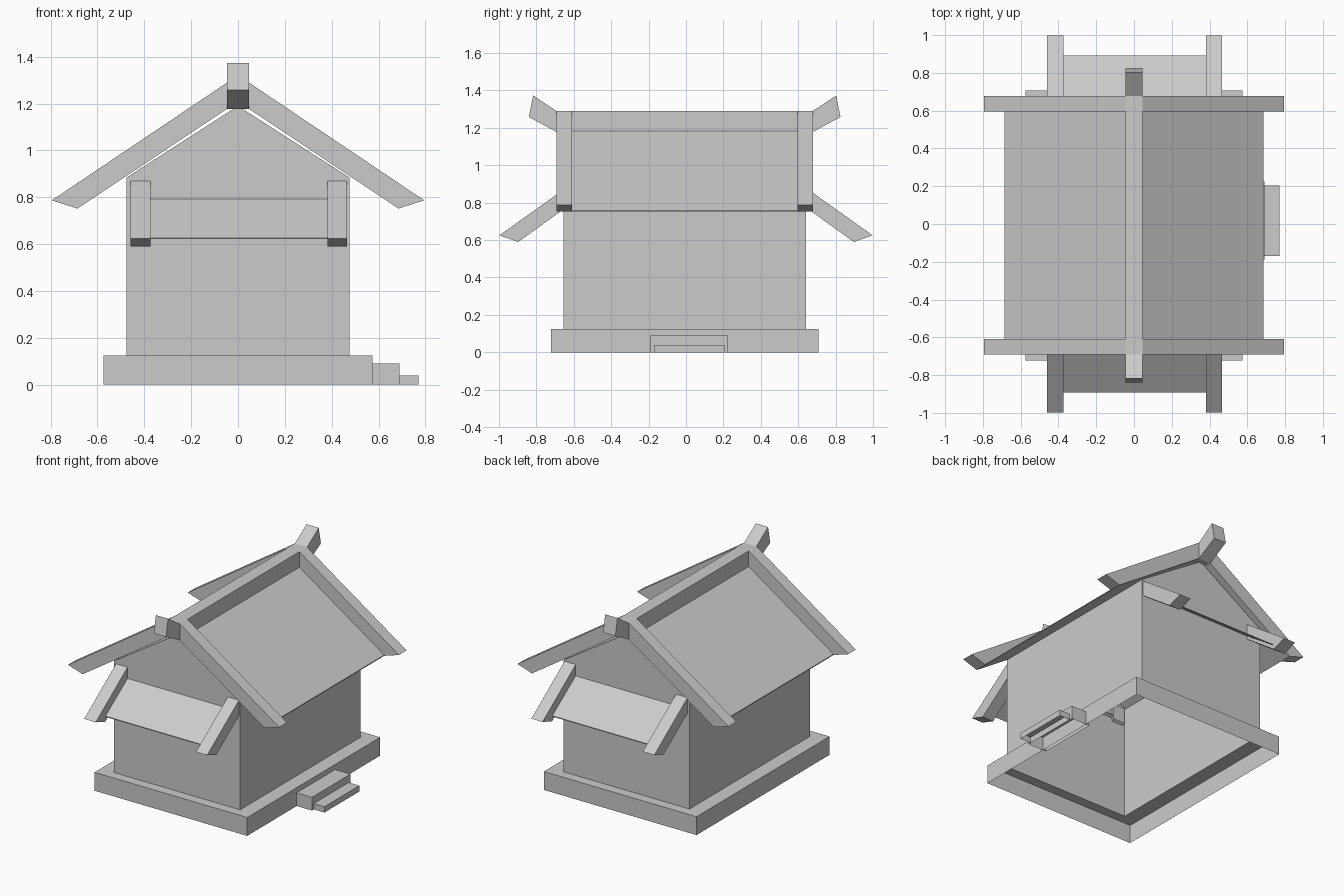
import bpy, bmesh
from mathutils import Vector

if "Cube" in bpy.data.objects:
    bpy.data.objects.remove(bpy.data.objects["Cube"], do_unlink=True)

grey = bpy.data.materials.new("plain_grey")
grey.use_nodes = True
grey.diffuse_color = (0.6, 0.6, 0.6, 1)
grey.node_tree.nodes["Principled BSDF"].inputs["Base Color"].default_value = (0.6, 0.6, 0.6, 1)


def finish(name, bm):
    bmesh.ops.recalc_face_normals(bm, faces=bm.faces)
    mesh = bpy.data.meshes.new(name)
    bm.to_mesh(mesh)
    bm.free()
    mesh.materials.append(grey)
    obj = bpy.data.objects.new(name, mesh)
    bpy.context.scene.collection.objects.link(obj)
    return obj


def prism(name, profile, axis, start, end, open_bottom=False):
    """Extrude a profile of (x, z) along y, or of (y, z) along x."""
    bm = bmesh.new()
    place = (lambda p, d: (d, p[0], p[1])) if axis == "x" else (lambda p, d: (p[0], d, p[1]))
    face = bm.faces.new([bm.verts.new(place(p, start)) for p in profile])
    out = bmesh.ops.extrude_face_region(bm, geom=[face], use_keep_orig=True)
    shift = Vector(place((0, 0), end - start))
    moved = [v for v in out["geom"] if isinstance(v, bmesh.types.BMVert)]
    bmesh.ops.translate(bm, verts=moved, vec=shift)
    if open_bottom:
        bmesh.ops.recalc_face_normals(bm, faces=bm.faces)
        low = [f for f in bm.faces if f.normal.z < -0.9]
        bmesh.ops.delete(bm, geom=low, context="FACES")
    return finish(name, bm)


def mirror_profile(profile, centre=0.0):
    return [(2 * centre - a, z) for a, z in profile]


MID = -0.007            # middle of the house along y
HALF_X, HALF_Y = 0.475, 0.648
BASE_X, BASE_Y, BASE_Z = 0.575, 0.715, 0.125
BEAM = 0.046

# Base: hollow plinth with a rim around the house
bm = bmesh.new()
loops = []
for hx, hy, z in ((BASE_X, BASE_Y, 0), (BASE_X, BASE_Y, BASE_Z), (HALF_X, HALF_Y, BASE_Z)):
    loops.append([bm.verts.new((sx * hx, MID + sy * hy, z))
                  for sx, sy in ((-1, -1), (1, -1), (1, 1), (-1, 1))])
for a, b in zip(loops, loops[1:]):
    for i in range(4):
        j = (i + 1) % 4
        bm.faces.new((a[i], a[j], b[j], b[i]))
finish("base", bm)

# House body with gables, open underneath
prism("house_walls",
      [(-HALF_X, BASE_Z), (HALF_X, BASE_Z), (HALF_X, 0.885), (0, 1.19), (-HALF_X, 0.885)],
      "y", MID - HALF_Y, MID + HALF_Y, open_bottom=True)

# Steps on the left side
for name, x0, x1, y0, y1, top in (("upper_step", 0.55, 0.69, -0.19, 0.225, 0.09),
                                  ("lower_step", 0.69, 0.77, -0.17, 0.205, 0.04)):
    prism(name, [(y0, 0), (y1, 0), (y1, top), (y0, top)], "x", x0, x1, open_bottom=True)

# Main roof: ridge beam, thin panels and end boards
prism("ridge_beam", [(-BEAM, 1.178), (BEAM, 1.178), (BEAM, 1.29), (-BEAM, 1.29)],
      "y", MID - 0.685, MID + 0.685)
board = [(BEAM, 1.29), (0.795, 0.787), (0.685, 0.752), (BEAM, 1.178)]
panel = [(BEAM, 1.184), (0.685, 0.758), (0.685, 0.752), (BEAM, 1.178)]
for side, flip in (("left", False), ("right", True)):
    shape = mirror_profile(board) if flip else board
    sheet = mirror_profile(panel) if flip else panel
    prism(side + "_roof_panel", sheet, "y", MID - 0.605, MID + 0.605)
    for end, y0, y1 in (("front", -0.685, -0.602), ("back", 0.602, 0.685)):
        prism(f"{side}_{end}_roof_board", shape, "y", MID + y0, MID + y1)

# Raised ridge ends and the small awnings at the front and back
horn = [(-0.692, 1.178), (-0.692, 1.29), (-0.817, 1.373), (-0.84, 1.258)]
rail = [(-0.64, 0.88), (-0.998, 0.625), (-0.897, 0.59), (-0.64, 0.775)]
sheet = [(-0.64, 0.803), (-0.892, 0.627), (-0.892, 0.621), (-0.64, 0.797)]
for end, flip in (("front", False), ("back", True)):
    prism(end + "_ridge_horn", mirror_profile(horn, MID) if flip else horn, "x", -BEAM, BEAM)
    rail_shape = mirror_profile(rail) if flip else rail
    prism(end + "_awning_panel", mirror_profile(sheet) if flip else sheet, "x", -0.38, 0.385)
    for side, x0, x1 in (("right", -0.46, -0.373), ("left", 0.382, 0.466)):
        prism(f"{end}_{side}_awning_rail", rail_shape, "x", x0, x1)
